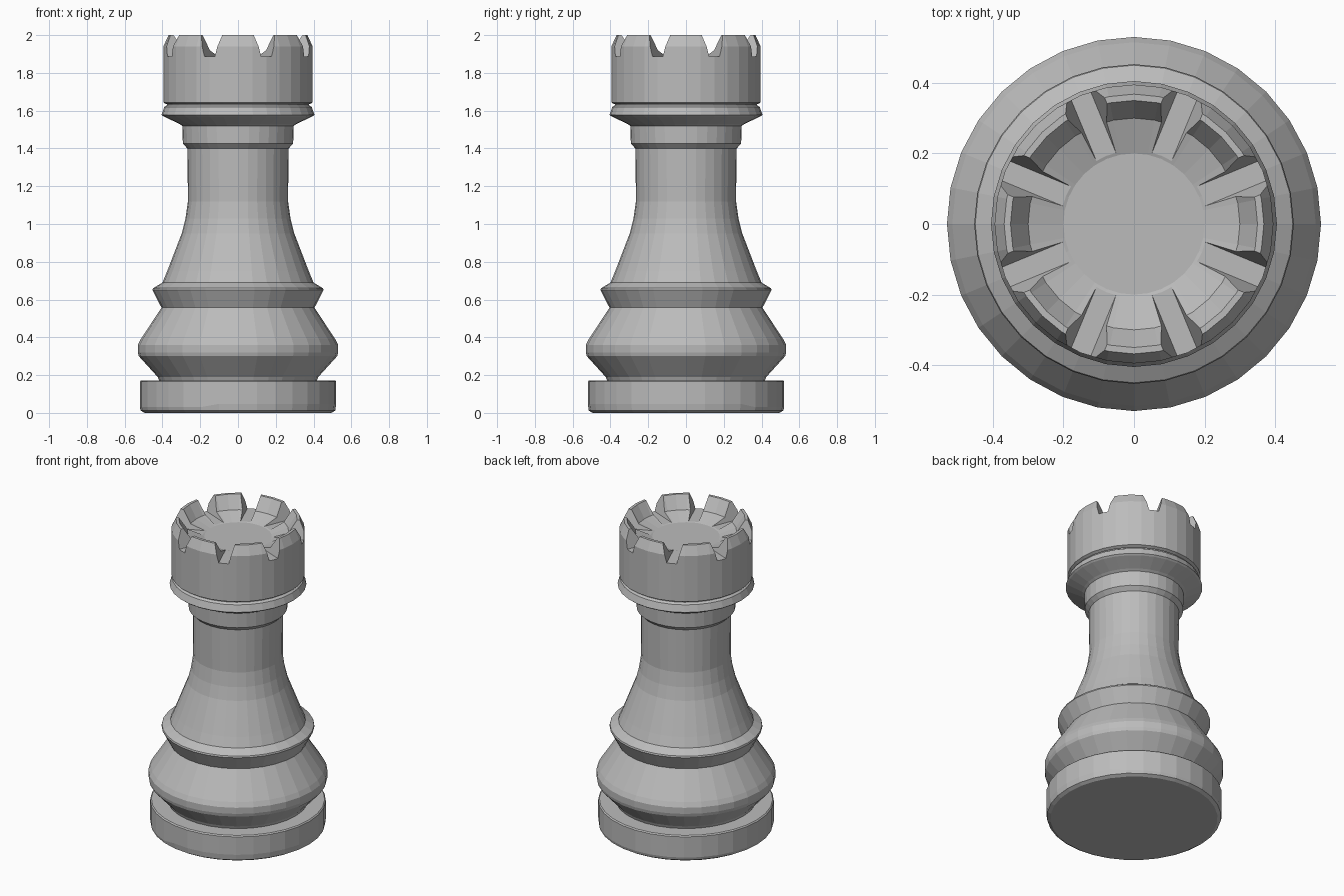
import bpy, bmesh, math

SIDES = 32

if "Cube" in bpy.data.objects:
    bpy.data.objects.remove(bpy.data.objects["Cube"], do_unlink=True)

grey = bpy.data.materials.new("stone_grey")
grey.use_nodes = True
colour = (0.5, 0.5, 0.5, 1)
grey.diffuse_color = colour
grey.node_tree.nodes["Principled BSDF"].inputs["Base Color"].default_value = colour


def add_object(name, bm):
    bmesh.ops.recalc_face_normals(bm, faces=bm.faces)
    mesh = bpy.data.meshes.new(name)
    bm.to_mesh(mesh)
    bm.free()
    mesh.materials.append(grey)
    obj = bpy.data.objects.new(name, mesh)
    bpy.context.scene.collection.objects.link(obj)
    return obj


def lathe(name, profile):
    """Turn a list of (radius, height) into a closed faceted solid."""
    bm = bmesh.new()
    rings = []
    for r, z in profile:
        rings.append([bm.verts.new((r * math.cos(a), r * math.sin(a), z))
                      for a in (2 * math.pi * i / SIDES for i in range(SIDES))])
    for low, high in zip(rings, rings[1:]):
        for i in range(SIDES):
            j = (i + 1) % SIDES
            bm.faces.new((low[i], low[j], high[j], high[i]))
    bm.faces.new(rings[0])
    bm.faces.new(rings[-1])
    return add_object(name, bm)


# Foot disc, with a worn bottom edge on one side
foot = lathe("foot", [(0.495, 0), (0.515, 0.012), (0.52, 0.03),
                      (0.52, 0.165), (0.513, 0.172), (0.40, 0.172)])
for v in foot.data.vertices:
    angle = math.degrees(math.atan2(v.co.y, v.co.x))
    if 0.02 < v.co.z < 0.04 and -102 < angle < 36:
        v.co.z = 0.048

# Bulged base, collar, tapered shaft and neck ring
lathe("body", [(0.415, 0.165), (0.425, 0.19), (0.525, 0.30), (0.53, 0.32),
               (0.53, 0.36), (0.515, 0.39), (0.405, 0.557), (0.453, 0.65),
               (0.45, 0.66), (0.40, 0.69), (0.375, 0.75), (0.298, 0.95),
               (0.278, 1.03), (0.265, 1.12), (0.268, 1.40), (0.292, 1.425),
               (0.295, 1.52), (0.31, 1.53), (0.395, 1.57), (0.405, 1.578),
               (0.39, 1.62), (0.375, 1.63), (0.375, 1.645)])

# Hollowed crown
crown = lathe("crown", [(0.38, 1.635), (0.395, 1.643), (0.395, 1.94),
                        (0.368, 2.0), (0.35, 2.0), (0.30, 1.92), (0.20, 1.885)])

# Tapered slots that leave eight battlements
bm = bmesh.new()
section = [(-0.03, 1.888), (0.03, 1.888), (0.068, 2.03), (-0.068, 2.03)]
for k in range(8):
    a = math.pi / 8 + k * math.pi / 4
    c, s = math.cos(a), math.sin(a)
    inner, outer = [[bm.verts.new((r * c - w * s, r * s + w * c, z))
                     for w, z in section] for r in (0.19, 0.46)]
    bm.faces.new(inner)
    bm.faces.new(outer)
    for i in range(4):
        j = (i + 1) % 4
        bm.faces.new((inner[i], inner[j], outer[j], outer[i]))
cutter = add_object("slot_cutter", bm)
cutter.hide_render = True

# Apply the cut and drop the helper
cut = crown.modifiers.new("slots", "BOOLEAN")
cut.operation = "DIFFERENCE"
cut.solver = "EXACT"
cut.object = cutter
bpy.context.view_layer.update()
graph = bpy.context.evaluated_depsgraph_get()
carved = bpy.data.meshes.new_from_object(crown.evaluated_get(graph))
crown.modifiers.clear()
crown.data = carved
bpy.data.objects.remove(cutter, do_unlink=True)
